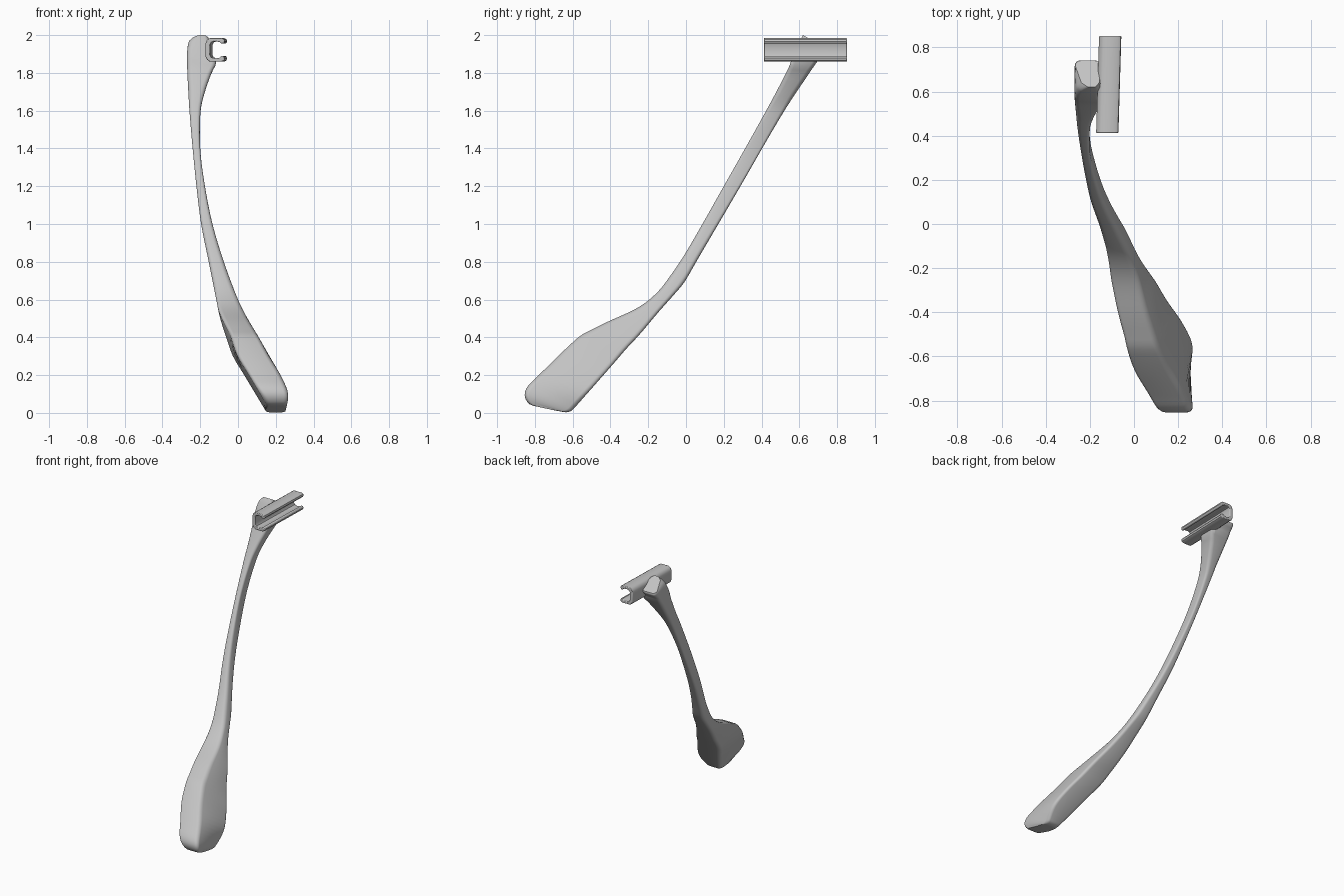
import bpy, bmesh, math
from mathutils import Vector

cube = bpy.data.objects.get("Cube")
if cube:
    bpy.data.objects.remove(cube, do_unlink=True)

grey = bpy.data.materials.new("plain_grey")
grey.use_nodes = True
colour = (0.55, 0.55, 0.55, 1)
grey.diffuse_color = colour
grey.node_tree.nodes["Principled BSDF"].inputs["Base Color"].default_value = colour


def smooth_curve(times, points, t):
    """Smooth curve through points placed at increasing times."""
    last = len(times) - 1
    t = max(times[0], min(times[last], t))
    i = 0
    while i < last - 1 and t > times[i + 1]:
        i += 1

    def tangent(k):
        a, b = max(k - 1, 0), min(k + 1, last)
        return (points[b] - points[a]) / (times[b] - times[a])

    span = times[i + 1] - times[i]
    s = (t - times[i]) / span
    blend = s * s * (3 - 2 * s)
    return (points[i] * (1 - blend) + points[i + 1] * blend
            + tangent(i) * (span * s * (1 - s) ** 2)
            - tangent(i + 1) * (span * s * s * (1 - s)))


def loft(name, rings):
    """Skin a list of equal rings and cap both ends."""
    bm = bmesh.new()
    loops = [[bm.verts.new(p) for p in ring] for ring in rings]
    count = len(loops[0])
    for a, b in zip(loops, loops[1:]):
        for k in range(count):
            n = (k + 1) % count
            bm.faces.new((a[k], a[n], b[n], b[k]))
    bm.faces.new(loops[0])
    bm.faces.new(loops[-1])
    bmesh.ops.recalc_face_normals(bm, faces=bm.faces)
    mesh = bpy.data.meshes.new(name)
    bm.to_mesh(mesh)
    bm.free()
    mesh.materials.append(grey)
    obj = bpy.data.objects.new(name, mesh)
    bpy.context.collection.objects.link(obj)
    bpy.ops.object.select_all(action='DESELECT')
    obj.select_set(True)
    bpy.context.view_layer.objects.active = obj
    bpy.ops.object.shade_smooth_by_angle(angle=math.radians(40))
    return obj


# Arm side profile, tip to head: front y, front z, back y, back z
stations = [Vector(s) for s in (
    (-.80, .036, -.70, .014), (-.83, .047, -.66, .007), (-.85, .075, -.635, .003),
    (-.853, .11, -.61, .009), (-.835, .145, -.595, .022), (-.80, .18, -.565, .055),
    (-.57, .40, -.38, .265), (-.5, .44, -.32, .335), (-.42, .48, -.25, .41),
    (-.25, .56, -.14, .54), (-.15, .64, -.06, .63), (-.08, .73, -.01, .69),
    (0, .85, .06, .81), (.2, 1.2, .265, 1.16), (.43, 1.61, .515, 1.59),
    (.54, 1.82, .66, 1.81), (.555, 1.86, .695, 1.86), (.565, 1.89, .71, 1.885),
    (.60, 1.965, .74, 1.915), (.62, 2.0, .74, 1.93))]
times = [0]
for a, b in zip(stations, stations[1:]):
    times.append(times[-1] + (b - a).length)

# Sideways limits of the arm at each height: z, right side x, left side x
widths = ((0, .15, .25), (.1, .09, .265), (.2, .03, .225), (.3, -.03, .165),
          (.4, -.065, .11), (.5, -.095, .05), (.6, -.115, 0), (.8, -.155, -.075),
          (1, -.195, -.135), (1.2, -.22, -.175), (1.4, -.24, -.2), (1.6, -.257, -.198),
          (1.7, -.263, -.175), (1.8, -.268, -.14), (1.86, -.27, -.115),
          (1.885, -.27, -.15), (1.95, -.265, -.15), (1.98, -.25, -.152), (2, -.215, -.17))
heights = [w[0] for w in widths]
limits = [Vector(w[1:]) for w in widths]


def arm_ring(s):
    """Rounded four-sided section between the front and back edges."""
    front, back = Vector(s[:2]), Vector(s[2:])
    depth = (back - front).length
    lo, hi = smooth_curve(heights, limits, (front.y + back.y) / 2)
    thick = hi - lo
    radius = min(.025, .3 * min(depth, thick))
    blade = max(0, min(1, (.55 - front.y) * 8))
    ring = []
    for corner in range(4):
        cu, cv = (corner in (1, 2)), (corner in (2, 3))
        for step in range(5):
            ang = math.radians(180 + 90 * corner + 22.5 * step)
            u = (1 - radius / depth if cu else radius / depth) + math.cos(ang) * radius / depth
            v = (1 - radius / thick if cv else radius / thick) + math.sin(ang) * radius / thick
            p = front.lerp(back, u)
            a, b = smooth_curve(heights, limits, p.y)
            a += .03 * blade * (1 - u)
            ring.append((a + (b - a) * v, p.x, p.y))
    return ring


rings = []
for i, (a, b) in enumerate(zip(times, times[1:])):
    steps = max(2, round((b - a) / .04))
    rings += [arm_ring(smooth_curve(times, stations, a + (b - a) * k / steps))
              for k in range(steps)]
rings.append(arm_ring(stations[-1]))
loft("curved_arm", rings)

# Open channel clip: upper half of the section mirrored downward
half = [(-.165, .035), (-.158, .052), (-.142, .063), (-.08, .063), (-.067, .056),
        (-.064, .044), (-.07, .033), (-.082, .033), (-.092, .042), (-.12, .045),
        (-.135, .04), (-.141, .028)]
section = half + [(x, -h) for x, h in reversed(half)]
clip_rings = [[(x + .03 * (y - .63), y, 1.922 + h) for x, h in section]
              for y in (.412, .852)]
clip = loft("channel_clip", clip_rings)
bevel = clip.modifiers.new("soft_ends", 'BEVEL')
bevel.width = .004
bevel.segments = 2
bevel.limit_method = 'ANGLE'
bevel.angle_limit = math.radians(60)
